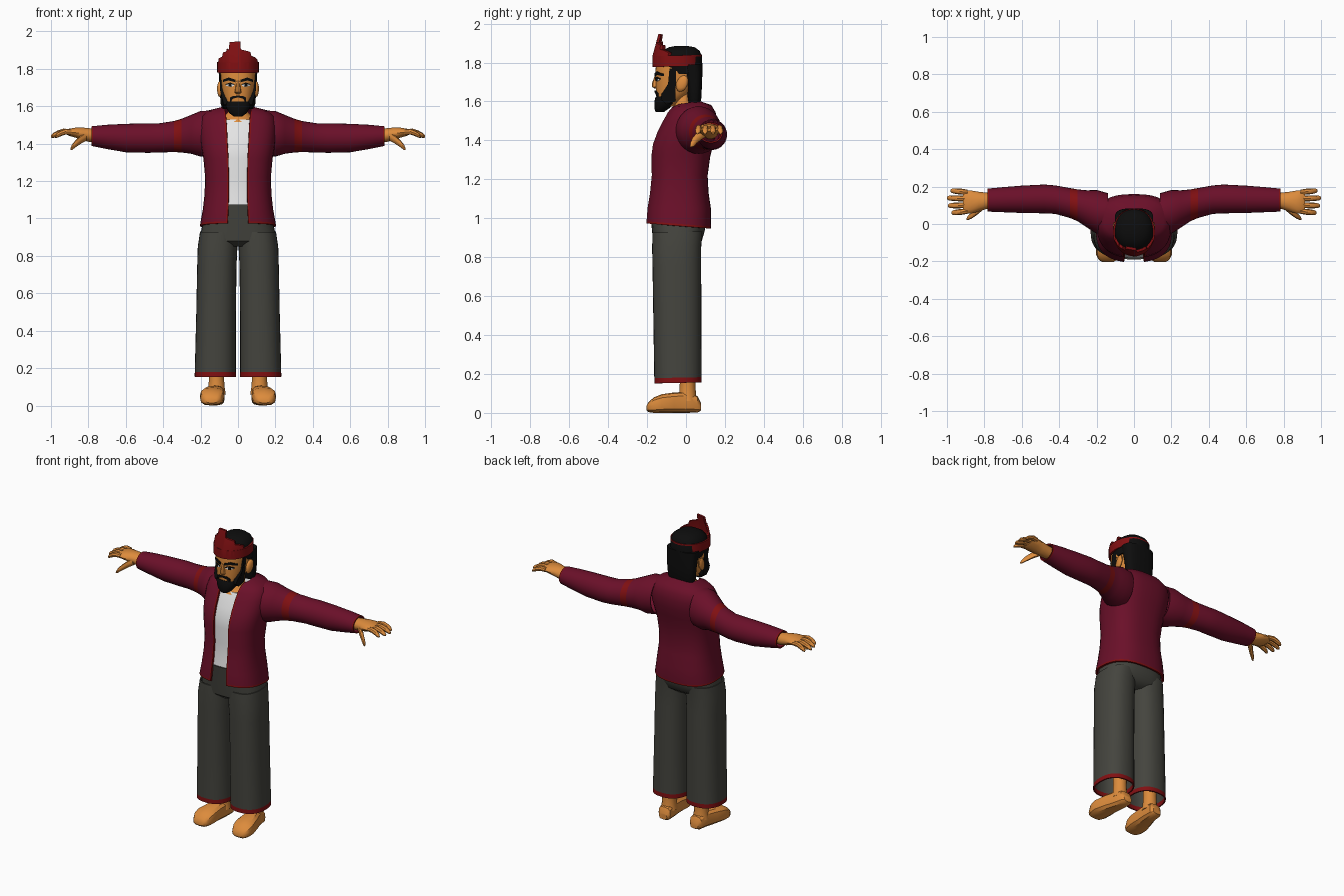
import bpy, bmesh, math
from mathutils import Vector


def colour(name, r, g, b):
    m = bpy.data.materials.new(name)
    m.diffuse_color = (r, g, b, 1)
    return m


BURGUNDY = colour("burgundy cloth", 0.145, 0.005, 0.022)
RED = colour("red trim", 0.22, 0.005, 0.006)
SKIN = colour("skin", 0.72, 0.26, 0.045)
GREY = colour("grey trousers", 0.058, 0.058, 0.048)
BLACK = colour("black hair", 0.004, 0.004, 0.004)
WHITE = colour("white cloth", 0.78, 0.78, 0.78)


def power(v, p):
    return math.copysign(abs(v) ** p, v)


def ring_z(z, hw, yf, yb, cx=0, p=0.85, n=32, gap=None, tilt=0):
    """Horizontal section; with a gap it is open at the front, edged by narrow strips."""
    if gap is None:
        ts = [2 * math.pi * i / n for i in range(n)]
    else:
        a = math.asin((gap / hw) ** (1 / p))
        b = a + 0.045
        ts = [a] + [b + (2 * math.pi - 2 * b) * i / n for i in range(n + 1)] + [2 * math.pi - a]
    cy, hd = (yf + yb) / 2, (yb - yf) / 2
    pts = []
    for t in ts:
        y = cy - hd * power(math.cos(t), p)
        pts.append((cx + hw * power(math.sin(t), p), y, z + tilt * y))
    return pts


def ring_x(x, cy, cz, ry, rz, n=20):
    return [(x, cy + ry * math.cos(2 * math.pi * i / n), cz + rz * math.sin(2 * math.pi * i / n))
            for i in range(n)]


def ring_y(y, cx, hw, z0, z1, n=12):
    return [(cx + hw * power(math.cos(2 * math.pi * i / n), 0.7), y,
             (z0 + z1) / 2 + (z1 - z0) / 2 * power(math.sin(2 * math.pi * i / n), 0.7))
            for i in range(n)]


def finish(bm, name, mats, mirror=False, thick=0, angle=40):
    bmesh.ops.recalc_face_normals(bm, faces=bm.faces)
    me = bpy.data.meshes.new(name)
    bm.to_mesh(me)
    bm.free()
    for m in mats:
        me.materials.append(m)
    ob = bpy.data.objects.new(name, me)
    bpy.context.collection.objects.link(ob)
    bpy.ops.object.select_all(action='DESELECT')
    bpy.context.view_layer.objects.active = ob
    ob.select_set(True)
    if thick:
        s = ob.modifiers.new("thickness", 'SOLIDIFY')
        s.thickness, s.offset = thick, -1
        bpy.ops.object.modifier_apply(modifier=s.name)
    if mirror:
        m = ob.modifiers.new("mirror", 'MIRROR')
        m.use_mirror_merge = False
        bpy.ops.object.modifier_apply(modifier=m.name)
    bpy.ops.object.shade_smooth_by_angle(angle=math.radians(angle))
    return ob


def loft(name, rings, mats, closed=True, caps=True, rule=None, **kw):
    """Skin a row of sections; rule(row, column, centre) picks the material slot."""
    bm = bmesh.new()
    vs = [[bm.verts.new(p) for p in r] for r in rings]
    n = len(vs[0])
    for r in range(len(vs) - 1):
        for c in range(n if closed else n - 1):
            d = (c + 1) % n
            f = bm.faces.new((vs[r][c], vs[r][d], vs[r + 1][d], vs[r + 1][c]))
            if rule:
                f.material_index = rule(r, c, f.calc_center_median())
    if caps:
        bm.faces.new(vs[0])
        bm.faces.new(vs[-1])
    return finish(bm, name, mats, **kw)


# --- jacket: z, half width, front y, back y, opening half width, tilt
torso = [(0.957, .203, -.205, .128, .055, -.08), (0.968, .202, -.205, .129, .055, -.08),
         (1.05, .188, -.2, .128, .052, 0), (1.13, .179, -.187, .116, .05, 0),
         (1.22, .176, -.178, .111, .05, 0), (1.32, .185, -.18, .125, .052, 0),
         (1.38, .196, -.172, .14, .055, 0), (1.44, .203, -.15, .155, .058, 0),
         (1.50, .205, -.12, .16, .06, 0), (1.545, .195, -.095, .152, .064, 0),
         (1.575, .16, -.075, .13, .068, .05), (1.592, .085, -.055, .07, .07, .15)]
loft("jacket", [ring_z(z, w, f, b, p=.78, gap=g, tilt=t) for z, w, f, b, g, t in torso],
     [BURGUNDY, RED], closed=False, caps=False, thick=.012,
     rule=lambda r, c, m: int(r == 0 or c in (0, 33)))
loft("shirt", [ring_z(z, w - .022, f + .014, b - .022, p=.78) for z, w, f, b, g, t in torso[2:9]]
     + [ring_z(1.53, .17, -.09, .12, p=.78)], [WHITE])

# --- sleeves with a stripe and a cuff edge
sleeve = [(.14, .06, 1.457, .105, .12), (.2, .065, 1.453, .117, .122), (.25, .08, 1.45, .1, .104),
          (.302, .1, 1.443, .085, .09), (.342, .112, 1.438, .08, .083), (.42, .13, 1.431, .076, .078),
          (.48, .134, 1.43, .077, .079), (.6, .132, 1.43, .073, .076), (.7, .13, 1.436, .067, .065),
          (.774, .128, 1.44, .062, .054), (.782, .128, 1.44, .061, .053)]
loft("sleeves", [ring_x(*s, n=28) for s in sleeve], [BURGUNDY, RED], caps=False, thick=.008,
     mirror=True, rule=lambda r, c, m: int(r in (3, 9)))

# --- hands
loft("palms", [ring_x(*s, n=14) for s in
               [(.75, .125, 1.442, .04, .036), (.79, .124, 1.445, .044, .038),
                (.83, .12, 1.452, .052, .035), (.87, .117, 1.459, .062, .027),
                (.905, .117, 1.461, .062, .019), (.915, .117, 1.46, .056, .012)]],
     [SKIN], mirror=True)
for i, (y, tip, spread) in enumerate([(.17, .98, .008), (.136, 1.0, .003),
                                      (.101, .995, -.003), (.068, .975, -.008)]):
    d = tip - .89
    loft(f"finger_{i + 1}", [ring_x(.89 + d * k, y + spread * k, z, r, r, 8) for k, z, r in
                             [(0, 1.462, .014), (.4, 1.464, .016), (.7, 1.454, .015),
                              (.92, 1.443, .012), (1, 1.438, .006)]], [SKIN], mirror=True)
loft("thumbs", [ring_x(*s, n=8) for s in
                [(.81, .095, 1.44, .022, .024), (.84, .068, 1.422, .02, .022),
                 (.868, .045, 1.4, .016, .019), (.888, .032, 1.38, .012, .014),
                 (.895, .026, 1.372, .005, .006)]], [SKIN], mirror=True)

# --- trousers
loft("trouser_hips", [ring_z(z, w, f, b, p=.75) for z, w, f, b in
                      [(.85, .1, -.13, .04), (.88, .2, -.168, .08), (.93, .198, -.174, .095),
                       (.99, .184, -.18, .105), (1.075, .165, -.19, .095)]], [GREY])
loft("trouser_legs", [ring_z(z, w, f, b, cx=cx, p=.85, tilt=.02) for z, cx, w, f, b in
                      [(.155, .121, .111, -.163, .08), (.182, .121, .11, -.163, .08),
                       (.5, .117, .106, -.168, .079), (.75, .113, .105, -.172, .078),
                       (.85, .109, .106, -.174, .078), (.93, .103, .1, -.172, .085)]],
     [GREY, RED], caps=False, thick=.008, mirror=True,
     rule=lambda r, c, m: int(r == 0))

# --- ankles and feet
loft("ankles", [ring_z(z, w, -w + .008, w + .008, cx=.115, p=1, n=12) for z, w in
                [(.06, .05), (.1, .043), (.15, .04), (.4, .05)]], [SKIN], mirror=True)
loft("feet", [ring_y(*s) for s in
              [(.077, .112, .028, .012, .05), (.06, .113, .042, .002, .085),
               (.0, .118, .047, 0, .108), (-.06, .13, .056, 0, .105), (-.125, .138, .066, 0, .096),
               (-.165, .14, .062, 0, .08), (-.192, .14, .048, .004, .056), (-.203, .14, .03, .014, .036)]],
     [SKIN], mirror=True, angle=30)

# --- neck and head
loft("neck", [ring_z(z, w, f, b, p=1, n=20) for z, w, f, b in
              [(1.515, .1, -.1, .05), (1.54, .08, -.084, .04), (1.568, .054, -.062, .03),
               (1.67, .047, -.06, .03)]], [SKIN])
skull = [(1.575, .038, -.145, -.06), (1.61, .064, -.151, -.02), (1.65, .08, -.154, .03),
         (1.70, .09, -.156, .06), (1.76, .096, -.157, .066), (1.83, .094, -.15, .066)]
loft("head", [ring_z(z, w, f, b, p=.85) for z, w, f, b in skull], [SKIN])
loft("nose", [ring_z(z, w, f, -.14, p=1, n=8) for z, w, f in
              [(1.742, .008, -.157), (1.69, .015, -.176), (1.675, .018, -.175), (1.666, .013, -.16)]],
     [SKIN])
bm = bmesh.new()
bmesh.ops.create_icosphere(bm, subdivisions=2, radius=1)
for v in bm.verts:
    v.co = Vector((.098 + .014 * v.co.x + .004 * v.co.y,
                   -.02 + .031 * v.co.y + .01 * v.co.z, 1.692 + .043 * v.co.z))
finish(bm, "ears", [SKIN], mirror=True)


def face_y(x, z):
    for a, b in zip(skull, skull[1:]):
        if a[0] <= z <= b[0]:
            k = (z - a[0]) / (b[0] - a[0])
            w, f, r = (a[i] + (b[i] - a[i]) * k for i in (1, 2, 3))
            s = min(1, x / w) ** (1 / .85)
            return (f + r) / 2 - (r - f) / 2 * math.sqrt(1 - s * s) ** .85


def face_patch(name, outline, mat, lift):
    """Thin plate on the face; outline holds (x, low z, high z)."""
    rows = []
    for (x0, l0, h0), (x1, l1, h1) in zip(outline, outline[1:]):
        for i in range(4):
            k = i / 4
            rows.append((x0 + (x1 - x0) * k, l0 + (l1 - l0) * k, h0 + (h1 - h0) * k))
    rows.append(outline[-1])
    loft(name, [[(x, face_y(x, z) - d, z) for z, d in
                 ((l, 0), (l, lift), (h, lift), (h, 0))] for x, l, h in rows],
         [mat], mirror=True)


face_patch("eyebrows", [(.014, 1.728, 1.742), (.05, 1.738, 1.754), (.08, 1.73, 1.742)], BLACK, .006)
face_patch("eye_whites", [(.022, 1.708, 1.714), (.042, 1.703, 1.722), (.064, 1.71, 1.715)], WHITE, .003)
face_patch("pupils", [(.036, 1.704, 1.721), (.051, 1.705, 1.72)], BLACK, .005)
face_patch("upper_lids", [(.02, 1.714, 1.719), (.042, 1.721, 1.727), (.067, 1.713, 1.719)], BLACK, .005)
face_patch("moustache", [(0, 1.648, 1.657), (.028, 1.64, 1.655), (.044, 1.61, 1.645)], BLACK, .007)

# --- beard and sideburns
loft("beard", [ring_z(z, w, f, b, p=.85, n=20) for z, w, f, b in
               [(1.545, .022, -.155, -.115), (1.562, .045, -.162, -.09), (1.59, .062, -.163, -.055),
                (1.612, .068, -.16, -.04), (1.625, .066, -.155, -.04)]], [BLACK], angle=25)
side = [(-.13, 1.61), (-.1, 1.585), (-.055, 1.6), (-.05, 1.77), (-.085, 1.77), (-.092, 1.69), (-.125, 1.64)]
loft("sideburns", [[(x - (.25 * max(0, 1.66 - z) if x > .08 else 0) + (.22 * (y + .09) if y < -.09 else 0), y, z)
                    for y, z in side] for x in (.05, .097)], [BLACK], mirror=True)

# --- hair
loft("hair_back", [ring_z(z, w, f, b, p=.7, n=24) for z, w, f, b in
                   [(1.585, .082, .015, .07), (1.61, .092, .008, .078), (1.68, .098, .004, .082),
                    (1.74, .101, -.01, .084), (1.79, .103, -.03, .084)]], [BLACK])
loft("hair_top", [ring_z(z, w, f, b, p=.9) for z, w, f, b in
                  [(1.74, .099, -.09, .083), (1.785, .104, -.15, .084), (1.83, .103, -.145, .082),
                   (1.86, .088, -.12, .07), (1.878, .062, -.09, .046), (1.886, .025, -.05, .005)]],
     [BLACK])

# --- headband with a stepped crest around the front
loft("headband", [ring_z(z, .112, -.172, .082, p=.95, tilt=.03) for z in (1.782, 1.838)],
     [RED], caps=False, thick=.01)
crest = [(-.104, 1.855), (-.085, 1.865), (-.08, 1.888), (-.064, 1.892), (-.06, 1.908), (-.05, 1.9),
         (-.045, 1.944), (.012, 1.946), (.015, 1.904), (.05, 1.895), (.066, 1.89), (.072, 1.868),
         (.09, 1.862), (.104, 1.85)]
columns = []
for x, top in crest:
    y = -.045 - .129 * math.sqrt(1 - (x / .113) ** 2)
    back = y + .25 * (top - 1.82)
    columns.append([(x, y, 1.785), (x, y, 1.83), (x, back, top),
                    (x * .93, back + .014, top), (x * .93, y + .014, 1.83), (x * .93, y + .014, 1.785)])
loft("headband_crest", columns, [RED], angle=25)
